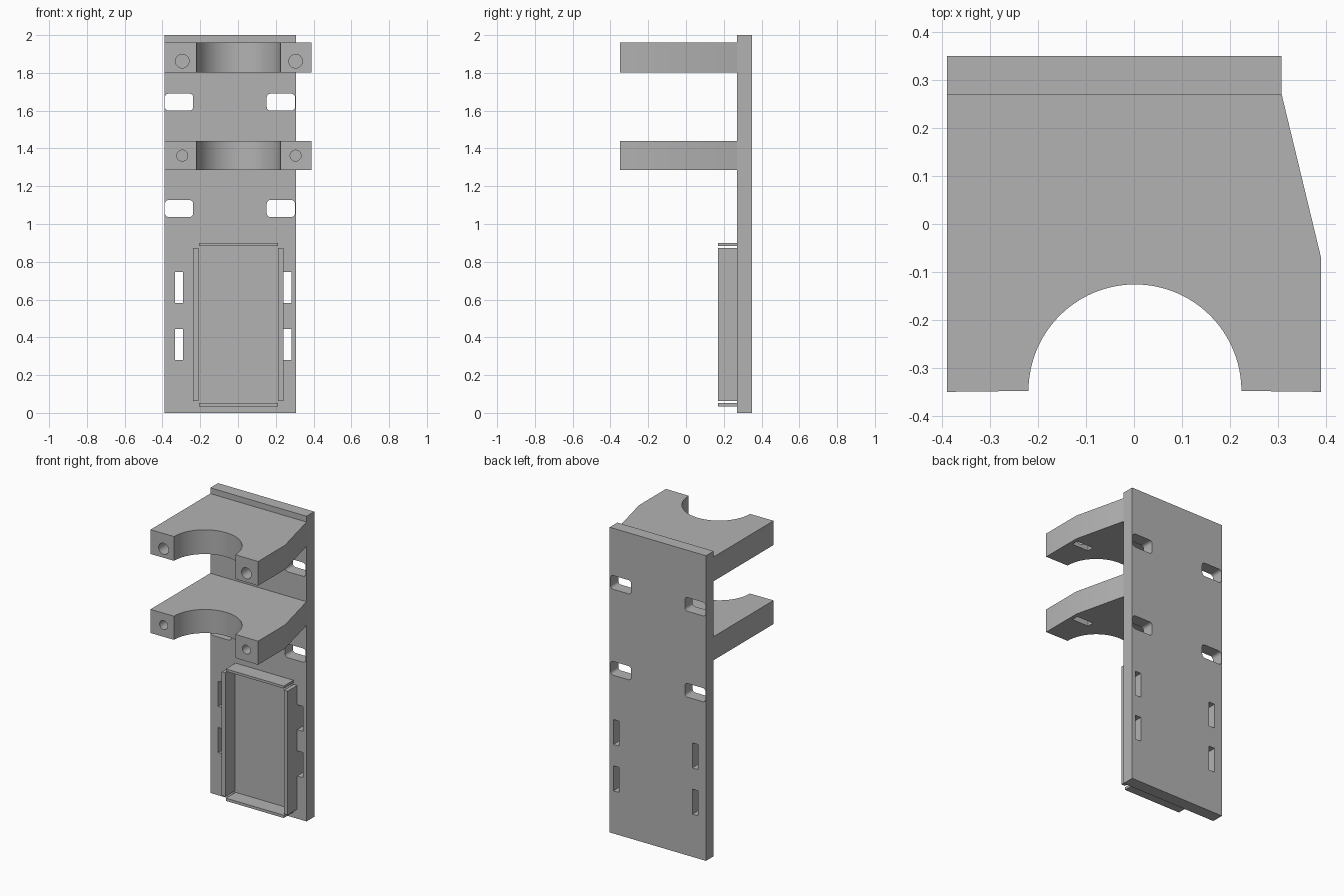
import bpy, bmesh, math
from mathutils import Vector

if "Cube" in bpy.data.objects:
    bpy.data.objects.remove(bpy.data.objects["Cube"])

grey = bpy.data.materials.new("grey plastic")
grey.diffuse_color = (0.45, 0.45, 0.45, 1)
grey.use_nodes = True
grey.node_tree.nodes["Principled BSDF"].inputs["Base Color"].default_value = grey.diffuse_color


def prism(name, outline, direction):
    """Extrude a closed 3D outline along a direction."""
    bm = bmesh.new()
    face = bm.faces.new([bm.verts.new(p) for p in outline])
    ext = bmesh.ops.extrude_face_region(bm, geom=[face])
    moved = [g for g in ext["geom"] if isinstance(g, bmesh.types.BMVert)]
    bmesh.ops.translate(bm, verts=moved, vec=Vector(direction))
    bmesh.ops.recalc_face_normals(bm, faces=bm.faces)
    mesh = bpy.data.meshes.new(name)
    bm.to_mesh(mesh)
    bm.free()
    mesh.materials.append(grey)
    ob = bpy.data.objects.new(name, mesh)
    bpy.context.collection.objects.link(ob)
    return ob


def box(name, x0, x1, y0, y1, z0, z1):
    return prism(name, [(x0, y0, z0), (x1, y0, z0), (x1, y1, z0), (x0, y1, z0)],
                 (0, 0, z1 - z0))


def rounded_slot(x0, x1, z0, z1, r):
    """Cutter through the plate with rounded corners."""
    pts = []
    for i, (cx, cz) in enumerate([(x1 - r, z1 - r), (x0 + r, z1 - r),
                                  (x0 + r, z0 + r), (x1 - r, z0 + r)]):
        for k in range(6):
            a = math.radians(90 * i + 18 * k)
            pts.append((cx + r * math.cos(a), 0.2, cz + r * math.sin(a)))
    return prism("slot_cutter", pts, (0, 0.25, 0))


def bolt_hole(x, z, r):
    pts = [(x + r * math.cos(a), -0.4, z + r * math.sin(a))
           for a in (math.tau * k / 32 for k in range(32))]
    return prism("bolt_cutter", pts, (0, 0.4, 0))


def cut(ob, cutters):
    bpy.context.view_layer.objects.active = ob
    for c in cutters:
        mod = ob.modifiers.new("cut", "BOOLEAN")
        mod.operation, mod.solver, mod.object = "DIFFERENCE", "EXACT", c
        bpy.ops.object.modifier_apply(modifier=mod.name)
        bpy.data.objects.remove(c)


def smooth(ob):
    bpy.ops.object.select_all(action="DESELECT")
    ob.select_set(True)
    bpy.context.view_layer.objects.active = ob
    bpy.ops.object.shade_smooth_by_angle(angle=math.radians(30))


# Back plate with strap slots and cable tie slots
plate = box("back_plate", -0.39, 0.308, 0.27, 0.35, 0, 2)
cutters = []
for z0 in (1.037, 1.6):
    for x0 in (-0.387, 0.152):
        cutters.append(rounded_slot(x0, x0 + 0.15, z0, z0 + 0.09, 0.02))
for z0 in (0.28, 0.583):
    for x0 in (-0.333, 0.24):
        cutters.append(box("tie_cutter", x0, x0 + 0.042, 0.2, 0.45, z0, z0 + 0.164))
cut(plate, cutters)
smooth(plate)

# Two cradle arms with a half-round recess, bolt holes and nut pockets
for name, z0, z1, hole_z, r in (("lower_cradle", 1.285, 1.44, 1.362, 0.029),
                                ("upper_cradle", 1.803, 1.962, 1.862, 0.036)):
    outline = [(-0.39, 0.27), (-0.39, -0.35)]
    for k in range(49):
        a = math.pi * (1 - k / 48)
        outline.append((0.002 + 0.222 * math.cos(a), -0.348 + 0.222 * math.sin(a)))
    outline += [(0.39, -0.35), (0.39, -0.07), (0.308, 0.27)]
    arm = prism(name, [(x, y, z0) for x, y in outline], (0, 0, z1 - z0))
    cutters = []
    for x in (-0.295, 0.305):
        cutters.append(bolt_hole(x, hole_z, r))
        cutters.append(box("nut_cutter", x - 0.06, x + 0.06, -0.135, -0.09,
                           z0 - 0.05, hole_z + 0.055))
    cut(arm, cutters)
    smooth(arm)

# Thin walls of the tray on the plate front
box("tray_left_wall", -0.237, -0.21, 0.17, 0.27, 0.062, 0.873)
box("tray_right_wall", 0.213, 0.24, 0.17, 0.27, 0.062, 0.873)
box("tray_bottom_wall", -0.207, 0.213, 0.17, 0.27, 0.035, 0.053)
box("tray_top_wall", -0.207, 0.213, 0.17, 0.27, 0.884, 0.9)
